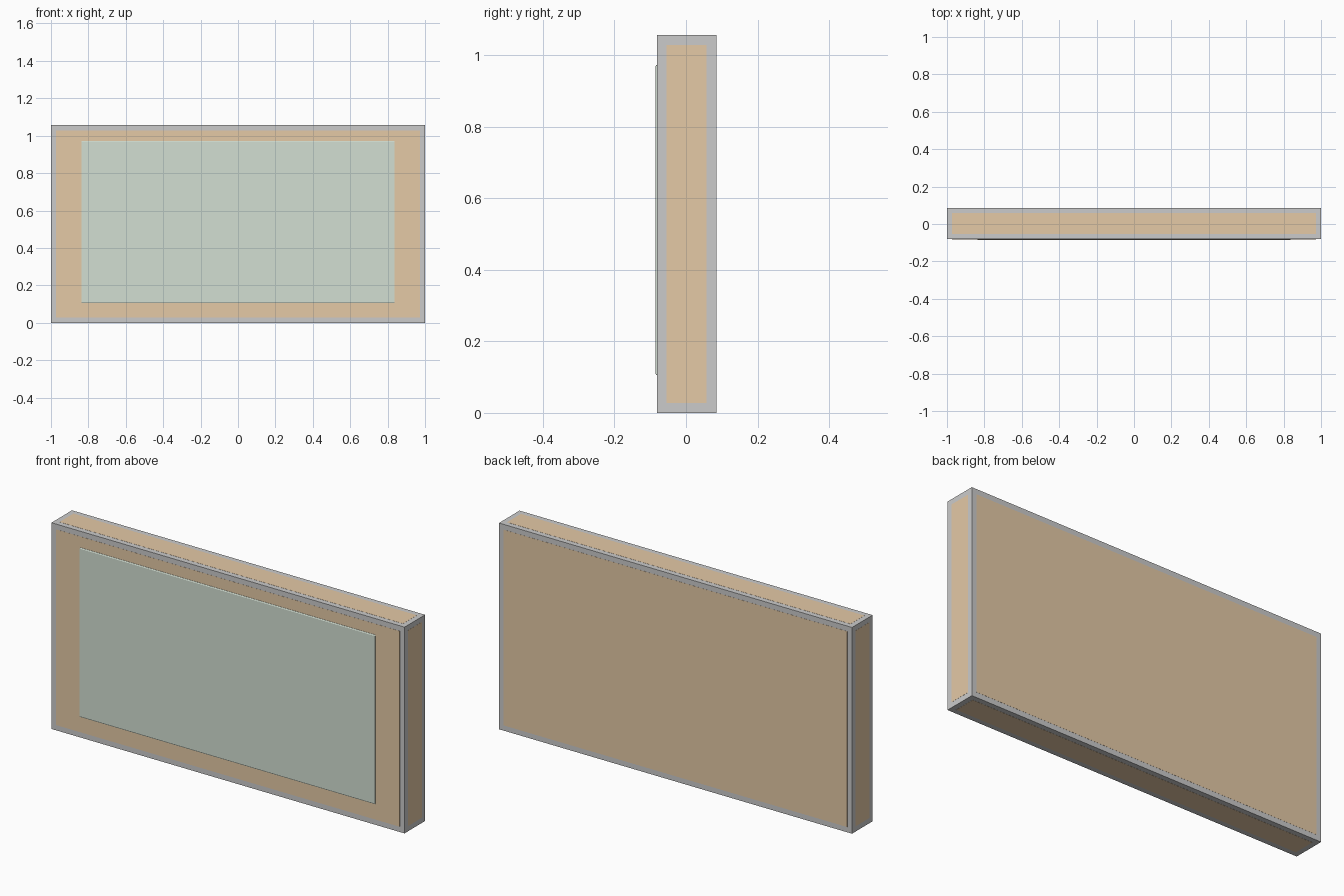
import bpy
import bmesh

if "Cube" in bpy.data.objects:
    bpy.data.objects.remove(bpy.data.objects["Cube"])

W, H = 2.0, 1.056
Y0, Y1 = -0.081, 0.085      # case front and back
INSET, LIFT = 0.027, 0.0006  # border around the inlays, and how far they stand proud


def material(name, rgb):
    m = bpy.data.materials.new(name)
    m.diffuse_color = (*rgb, 1)
    m.use_nodes = True
    m.node_tree.nodes["Principled BSDF"].inputs["Base Color"].default_value = m.diffuse_color
    return m


def box(name, lo, hi, mat=None):
    bm = bmesh.new()
    bmesh.ops.create_cube(bm, size=1)
    for v in bm.verts:
        v.co = [(a + b) / 2 + c * (b - a) for a, b, c in zip(lo, hi, v.co)]
    return finish(name, bm, mat)


def finish(name, bm, mat):
    bmesh.ops.recalc_face_normals(bm, faces=bm.faces)
    me = bpy.data.meshes.new(name)
    bm.to_mesh(me)
    bm.free()
    if mat:
        me.materials.append(mat)
    ob = bpy.data.objects.new(name, me)
    bpy.context.collection.objects.link(ob)
    return ob


orange = material("orange", (0.78, 0.585, 0.38))
green = material("green", (0.65, 0.74, 0.65))

# Outer case
lo, hi = (-W / 2, Y0, 0), (W / 2, Y1, H)
box("case", lo, hi)

# Thin orange inlay on each of the six faces
for axis, pair in enumerate((("left", "right"), ("front", "back"), ("bottom", "top"))):
    for side, label in enumerate(pair):
        a = [v + INSET for v in lo]
        b = [v - INSET for v in hi]
        if side:
            a[axis], b[axis] = hi[axis] - 0.002, hi[axis] + LIFT
        else:
            a[axis], b[axis] = lo[axis] - LIFT, lo[axis] + 0.002
        box(label + "_inlay", a, b, orange)

# Screen panel: side profile with chamfered top and bottom, swept across x
profile = [(-0.079, 0.106), (-0.083, 0.106), (-0.0855, 0.111),
           (-0.0855, 0.968), (-0.083, 0.973), (-0.079, 0.973)]
bm = bmesh.new()
face = bm.faces.new([bm.verts.new((-0.837, y, z)) for y, z in profile])
ext = bmesh.ops.extrude_face_region(bm, geom=[face], use_keep_orig=True)
bmesh.ops.translate(bm, vec=(1.674, 0, 0),
                    verts=[g for g in ext["geom"] if isinstance(g, bmesh.types.BMVert)])
finish("screen_panel", bm, green)
